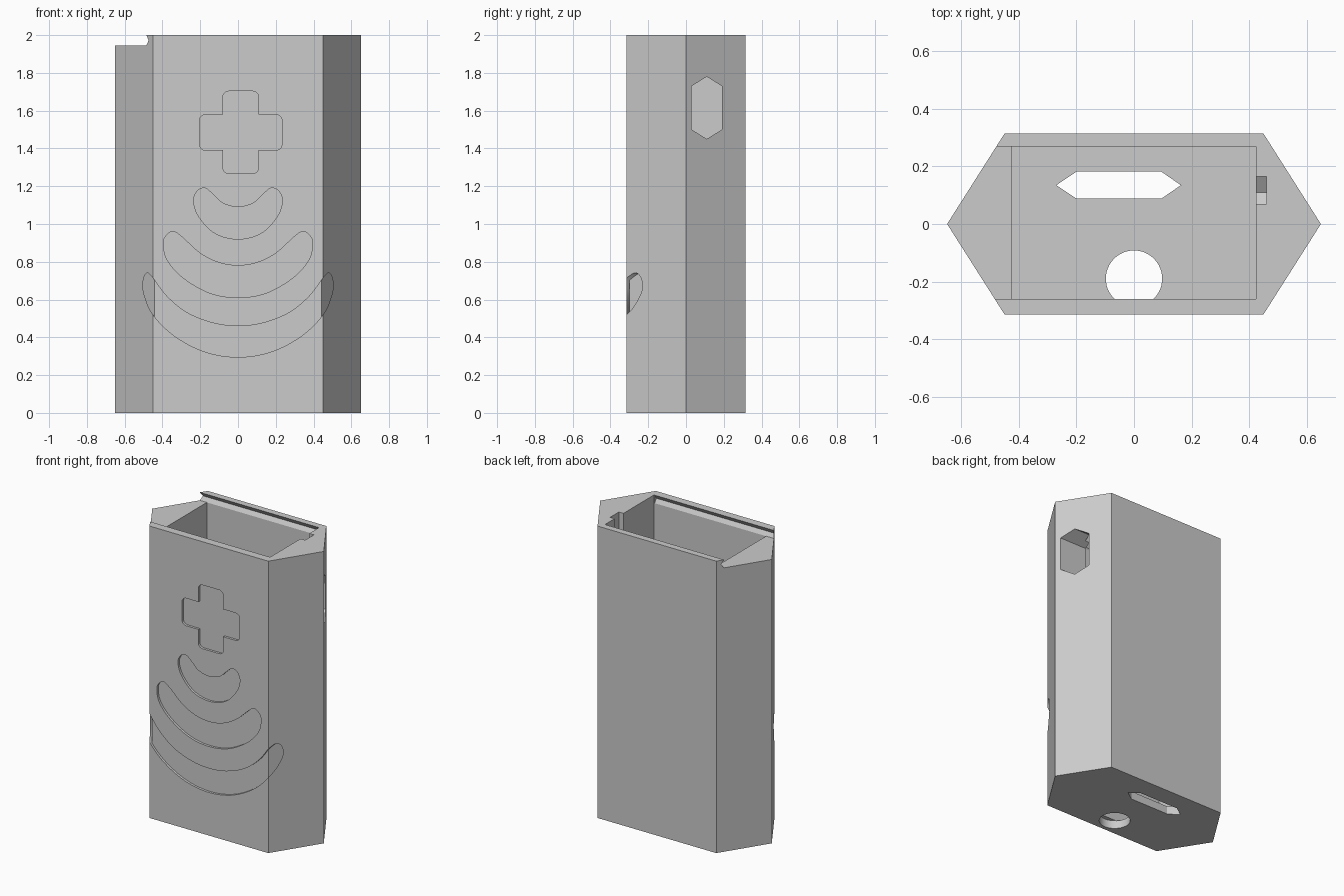
import bpy, bmesh, math
from mathutils import Vector

if "Cube" in bpy.data.objects:
    bpy.data.objects.remove(bpy.data.objects["Cube"], do_unlink=True)

grey = bpy.data.materials.new("plain grey")
grey.use_nodes = True
grey.diffuse_color = (0.6, 0.6, 0.6, 1)
grey.node_tree.nodes["Principled BSDF"].inputs["Base Color"].default_value = (0.6, 0.6, 0.6, 1)


def prism(name, outline, axis, lo, hi):
    """Extrude a 2D outline along x, y or z."""
    place = {"x": lambda a, b, t: (t, a, b),
             "y": lambda a, b, t: (a, t, b),
             "z": lambda a, b, t: (a, b, t)}[axis]
    bm = bmesh.new()
    face = bm.faces.new([bm.verts.new(place(a, b, lo)) for a, b in outline])
    ext = bmesh.ops.extrude_face_region(bm, geom=[face])
    moved = [g for g in ext["geom"] if isinstance(g, bmesh.types.BMVert)]
    bmesh.ops.translate(bm, verts=moved, vec=place(0, 0, hi - lo))
    bmesh.ops.recalc_face_normals(bm, faces=bm.faces)
    mesh = bpy.data.meshes.new(name)
    bm.to_mesh(mesh)
    bm.free()
    mesh.materials.append(grey)
    obj = bpy.data.objects.new(name, mesh)
    bpy.context.collection.objects.link(obj)
    return obj


def carve(target, cutter, keep=False):
    """Subtract the cutter from the target and apply it."""
    mod = target.modifiers.new("cut", "BOOLEAN")
    mod.operation = "DIFFERENCE"
    mod.solver = "EXACT"
    mod.object = cutter
    bpy.context.view_layer.objects.active = target
    bpy.ops.object.modifier_apply(modifier=mod.name)
    if not keep:
        bpy.data.objects.remove(cutter, do_unlink=True)


def rect(x0, x1, y0, y1):
    return [(x0, y0), (x1, y0), (x1, y1), (x0, y1)]


def hexagon(flat, tip, half):
    return [(-tip, 0), (-flat, -half), (flat, -half), (tip, 0), (flat, half), (-flat, half)]


def smooth_loop(points, steps=6):
    """Closed Catmull-Rom curve through the points."""
    pts = [Vector(p) for p in points]
    n, out = len(pts), []
    for i in range(n):
        a, b, c, d = (pts[(i + k) % n] for k in (-1, 0, 1, 2))
        for s in range(steps):
            t = s / steps
            out.append((b * 2 + (c - a) * t + (a * 2 - b * 5 + c * 4 - d) * t * t
                        + (b * 3 - a - c * 3 + d) * t ** 3) / 2)
    return out


def smile(half):
    return smooth_loop(half + [(-x, z) for x, z in half[-2:0:-1]])


def rounded_cross(cx, cz, reach, arm, r):
    out = []
    for q in range(4):
        turn = q * math.pi / 2
        quarter = [(arm, -arm)]
        for sign in (-1, 1):
            for k in range(6):
                ang = sign * math.pi / 4 - math.pi / 4 + k * math.pi / 10
                quarter.append((reach - r + r * math.cos(ang),
                                sign * (arm - r) + r * math.sin(ang)))
        out += [(cx + a * math.cos(turn) - b * math.sin(turn),
                 cz + a * math.sin(turn) + b * math.cos(turn)) for a, b in quarter]
    return out


# Six-sided case
case = prism("case", hexagon(0.45, 0.65, 0.315), "z", 0, 2)

# Engraved cross and arcs, following the faces at a constant depth
arcs = [
    [(0, .92), (.12, .95), (.205, 1.035), (.235, 1.12), (.215, 1.175), (.175, 1.19),
     (.135, 1.16), (.08, 1.11), (0, 1.09)],
    [(0, .61), (.15, .635), (.29, .715), (.375, .81), (.395, .9), (.375, .945),
     (.34, .96), (.295, .93), (.2, .845), (.1, .795), (0, .78)],
    [(0, .295), (.18, .325), (.34, .41), (.45, .52), (.495, .62), (.503, .69),
     (.485, .74), (.455, .72), (.38, .62), (.27, .53), (.13, .475), (0, .46)],
]
depth = 0.016
core = prism("core", hexagon(0.45 - 0.55 * depth, 0.65 - 1.185 * depth, 0.315 - depth),
             "z", -0.2, 2.2)
for outline in [rounded_cross(.0145, 1.485, .218, .094, .03)] + [smile(a) for a in arcs]:
    mark = prism("mark", outline, "y", -0.4, -0.15)
    carve(mark, core, keep=True)
    carve(case, mark)
bpy.data.objects.remove(core, do_unlink=True)

# Main cavity
carve(case, prism("cavity", rect(-.425, .425, -.26, .27), "z", .055, 2.1))

# Grooved slot for a sliding lid, open on one side
lid_slot = [(-.26, 1.945), (.27, 1.945), (.288, 1.972), (.27, 2), (.27, 2.1),
            (-.26, 2.1), (-.26, 2), (-.278, 1.972)]
carve(case, prism("lid_slot", lid_slot, "x", -.8, .42))

# Button hole in the side, with a wire channel from the top
button = [(.03, 1.5), (.11, 1.45), (.19, 1.5), (.19, 1.73), (.11, 1.78), (.03, 1.73)]
carve(case, prism("button_hole", button, "x", .4, .8))
carve(case, prism("wire_channel", rect(.4, .46, .07, .165), "z", 1.6, 2.1))

# Openings in the floor
port = [(-.27, .135), (-.2, .088), (.095, .088), (.163, .135), (.095, .182), (-.2, .182)]
carve(case, prism("port", port, "z", -.1, .2))
ring = [(.098 * math.cos(math.tau * i / 48), -.19 + .098 * math.sin(math.tau * i / 48))
        for i in range(48)]
carve(case, prism("round_hole", ring, "z", -.1, .056))

# Crisp flat faces with softened curves
bpy.ops.object.select_all(action="DESELECT")
case.select_set(True)
bpy.context.view_layer.objects.active = case
bpy.ops.object.shade_smooth_by_angle(angle=math.radians(25))
